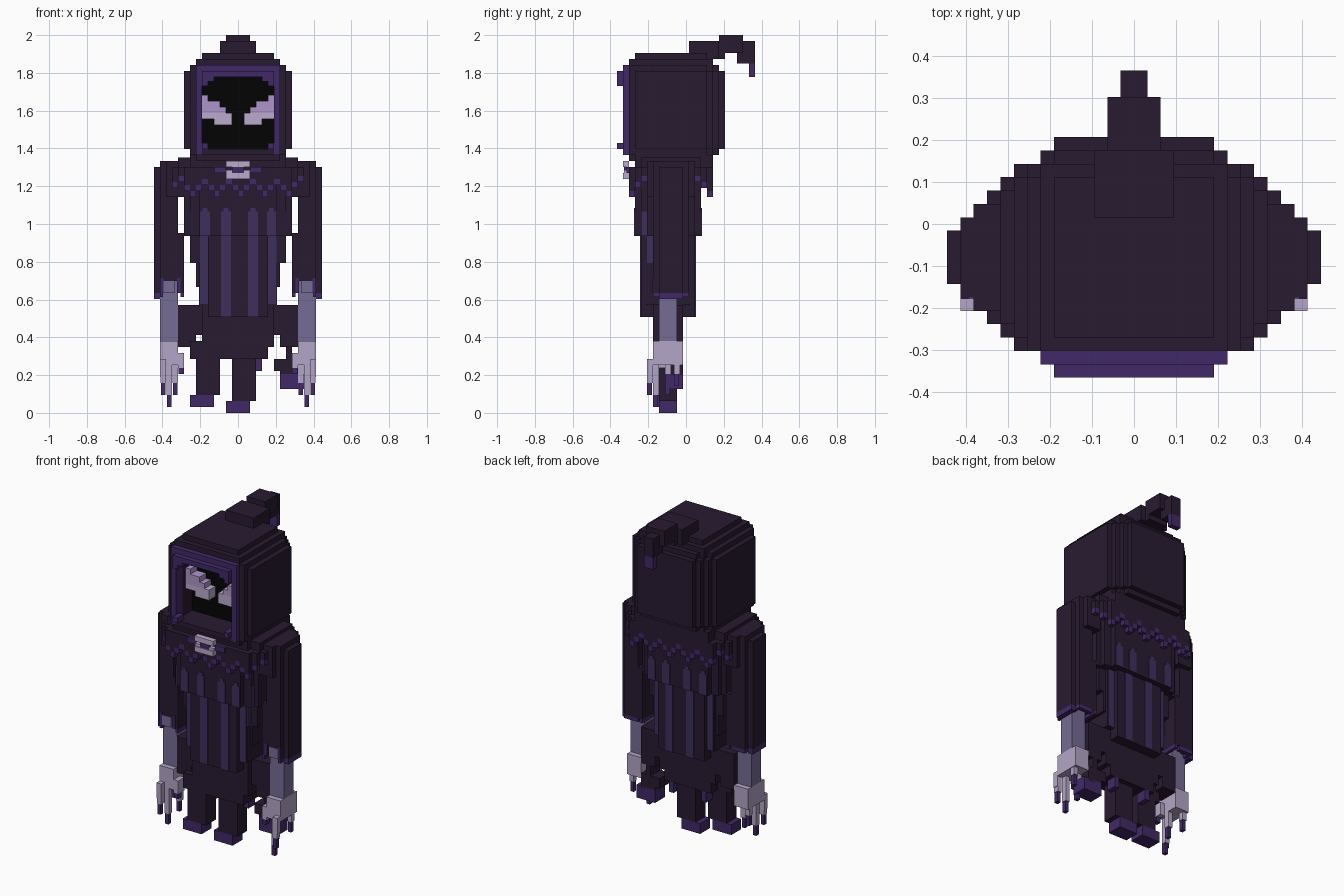
import bpy
import bmesh
from mathutils import Vector

cube = bpy.data.objects.get("Cube")
if cube:
    bpy.data.objects.remove(cube, do_unlink=True)

UNIT = 2 / 63          # edge of one small cube
DEPTH_SHIFT = 11.5     # depth counts from the front


def material(name, *rgb):
    mat = bpy.data.materials.new(name)
    mat.use_nodes = True
    mat.diffuse_color = (*rgb, 1)
    mat.node_tree.nodes["Principled BSDF"].inputs["Base Color"].default_value = (*rgb, 1)
    return mat


cloth = material("dark cloth", .021, .011, .031)
trim = material("purple trim", .053, .022, .135)
stripe = material("muted purple stripe", .048, .029, .108)
void = material("black face", .0012, .0012, .0012)
glow = material("lavender eyes", .43, .30, .60)
light = material("light lavender", .50, .41, .62)
skin = material("grey violet skin", .18, .15, .30)
pale = material("pale skin", .45, .38, .57)

blocks = []


def block(mat, x, y, z):
    blocks.append((mat, x, y, z))


def centred(mat, half, y, z):
    block(mat, (-half, half), y, z)


def pair(mat, x, y, z):
    block(mat, x, y, z)
    block(mat, (-x[1], -x[0]), y, z)


def finish(name):
    """Turn the collected blocks into one object."""
    bm = bmesh.new()
    mats = []
    for mat, *spans in blocks:
        if mat not in mats:
            mats.append(mat)
        made = bmesh.ops.create_cube(bm, size=1)["verts"]
        for v in made:
            p = [s[1] if c > 0 else s[0] for c, s in zip(v.co, spans)]
            v.co = Vector((p[0], p[1] - DEPTH_SHIFT, p[2])) * UNIT
        for face in {f for v in made for f in v.link_faces}:
            face.material_index = mats.index(mat)
    mesh = bpy.data.meshes.new(name)
    bm.to_mesh(mesh)
    bm.free()
    for mat in mats:
        mesh.materials.append(mat)
    obj = bpy.data.objects.new(name, mesh)
    bpy.context.collection.objects.link(obj)
    blocks.clear()


# Hood: back shell stepped in on every edge, then hollow walls round the face
for step, half in enumerate((9, 8, 7, 6)):
    centred(cloth, half, (7, 15 + step), (44, 57))
    centred(cloth, half, (3, 15), (56, 57 + step))
for step, half in enumerate((8, 7, 6)):
    centred(cloth, half, (7, 15 + step), (43, 58))
centred(cloth, 6, (3, 16), (57, 59))
centred(cloth, 7, (7, 16), (42, 59))
pair(cloth, (6, 9), (3, 8), (44, 57))
pair(cloth, (6, 8), (2, 4), (43, 58))
centred(cloth, 7, (2, 4), (56, 59))
centred(cloth, 8, (3, 15), (43, 44))
centred(cloth, 7, (2, 15), (42, 44))
finish("hood")

# Hood rim
pair(trim, (6, 7), (1, 3), (43, 58))
centred(trim, 6, (1, 3), (57, 58))
centred(cloth, 6, (1, 3), (43, 44))
centred(trim, 6, (0, 2), (56, 57))
pair(trim, (5, 6), (0, 2), (54.5, 56))
pair(trim, (4, 5), (0, 2), (55.3, 56))
pair(trim, (5, 6), (0, 2), (44, 45))
finish("hood_rim")

# Hood tail
centred(cloth, 3, (12, 17), (59, 62))
centred(cloth, 2, (17, 21), (60, 63))
centred(cloth, 2, (16, 18), (59, 61))
centred(cloth, 1, (20, 23), (58.3, 62))
centred(trim, 1, (22, 23), (56, 58.3))
finish("hood_tail")

# Face and eyes
centred(void, 6, (6, 7), (44, 56))
finish("face")
for row, (outer, inner) in enumerate([(4, 1), (6, 1), (6, 2), (6, 3), (6, 5)]):
    pair(light if row < 2 else glow, (inner, outer), (4, 6), (48 + row, 49 + row))
finish("eyes")

# Cape over the shoulders
cape_rows = [(11, 4, 14), (10, 3, 15), (9, 2, 16)]
for half, front, back in cape_rows:
    centred(cloth, half, (front, back), (39.5, 41))
    centred(cloth, half - 1, (front + 1, back - 1), (41, 42))
centred(cloth, 10, (4, 14), (41, 42.6))
centred(cloth, 8, (3, 16), (41, 43))
finish("cape")

# Zigzag hem on the front and back
for x in range(-11, 11):
    reach = max(x + 1, -x)
    front, back = next((f, b) for h, f, b in reversed(cape_rows) if reach <= h)
    edge = 38 + (-1, 0, 1, 0)[x % 4] + (.5 if reach > 9 else 0)
    for y in ((front, front + 1), (back - 1, back)):
        block(cloth, (x, x + 1), y, (edge, 39.6))
        block(trim, (x, x + 1), y, (edge - 1, edge))
finish("cape_hem")

# Clasp
centred(light, 2, (1, 2), (41, 42))
centred(light, 2, (1, 2), (39, 40))
centred(trim, 1, (1.2, 2), (40, 41))
pair(light, (1, 2), (1.2, 2), (40, 40.5))
pair(trim, (2, 4), (1.6, 2), (40, 41))
finish("clasp")

# Robe: wide chest over a narrower waist
for half, front, back in [(6.5, 3, 14), (8, 4, 13), (9, 5, 12)]:
    centred(cloth, half, (front, back), (29.5, 40))
centred(cloth, 5, (4, 13), (16, 30))
centred(cloth, 6.5, (5, 12), (18, 30))
centred(cloth, 7, (6, 11.5), (21, 30))
centred(cloth, 8, (6, 11.5), (25, 30))
finish("robe")

# Robe stripes, thin plates with a rounded top
thin = .15
for x in (-5.5, -2, 2.5, 5.6):
    outer = abs(x) > 5
    front, back, bottom = (5, 12, 18) if outer else (4, 13, 16)
    for y0, y1, z0, z1 in ((front, back, bottom, 29.5), (3, 14, 29.5, 33.6)):
        for y in ((y0 - thin, y0), (y1, y1 + thin)):
            block(stripe, (x - .8, x + .8), y, (z0, z1))
            if z1 > 30:
                block(stripe, (x - .4, x + .4), y, (z1, z1 + .6))
pair(stripe, (8, 8 + thin), (4, 5), (29.5, 33.6))
pair(stripe, (6.5, 6.5 + thin), (5, 6), (25, 29.5))
finish("robe_stripes")

# Sleeves, open at the wrist
pair(cloth, (9, 13), (6, 12), (22, 30))
pair(cloth, (10, 13), (6, 12), (30, 42))
pair(cloth, (9, 12), (5, 13), (36, 42))
pair(cloth, (13, 14), (7, 11), (20, 41))
pair(cloth, (12, 13), (6, 12), (20, 22))
pair(cloth, (9, 10), (6, 12), (20, 22))
pair(cloth, (9, 13), (11, 12), (20, 22))
finish("sleeves")

# Cuffs
pair(trim, (13, 14), (7, 11), (19, 20))
pair(trim, (12.5, 13), (6, 12), (19.3, 20))
pair(trim, (9, 9.6), (6, 12), (19.3, 20))
pair(trim, (10, 13), (11.2, 12), (19.3, 20))
for x in (9.6, 12.4):
    pair(trim, (x, x + .6), (5.9, 6), (20, 22.5))
finish("cuffs")

# Arms, hands and fingers
pair(skin, (10, 13), (7, 10), (12, 22))
pair(skin, (10.5, 12.5), (5.9, 7), (20, 22))
finish("forearms")
pair(pale, (10, 13), (6, 11), (8, 12))
pair(pale, (9, 10), (6, 8), (7.5, 10))
pair(pale, (12, 13), (5, 6), (6, 9))
finish("hands")
for x, y, bottom in [(12, 5, 5), (11, 6, 3), (10, 8, 5), (12, 9.5, 6.5)]:
    pair(pale, (x, x + .9), (y, y + 1), (bottom, 8))
    pair(trim, (x + .1, x + .8), (y, y + .8), (bottom - 2, bottom))
pair(trim, (9, 9.9), (6, 7), (6.5, 7.5))
finish("fingers")

# Ragged skirt
centred(cloth, 10, (7, 11), (13, 18))
centred(cloth, 6, (6, 11), (11, 18))
centred(cloth, 5, (6, 11), (9, 12))
pair(cloth, (7, 10), (7, 11), (11, 14))
block(cloth, (-8, -6), (6, 9), (9, 12))
block(cloth, (8, 9), (8, 11), (8, 11))
finish("skirt")

# Ragged legs with purple ends
block(cloth, (-7, -3), (6, 9), (3, 12))
block(trim, (-8, -4), (6, 9), (1, 3))
block(cloth, (-1, 3), (7, 10), (2, 10))
block(trim, (-2, 2), (7, 10), (0, 2))
block(cloth, (6, 10), (8, 11), (7, 9))
block(trim, (7, 11), (8, 11), (4, 6.5))
block(cloth, (7, 10), (8, 11), (6, 7))
pair(trim, (3, 4), (9, 11), (7, 9))
finish("legs")
